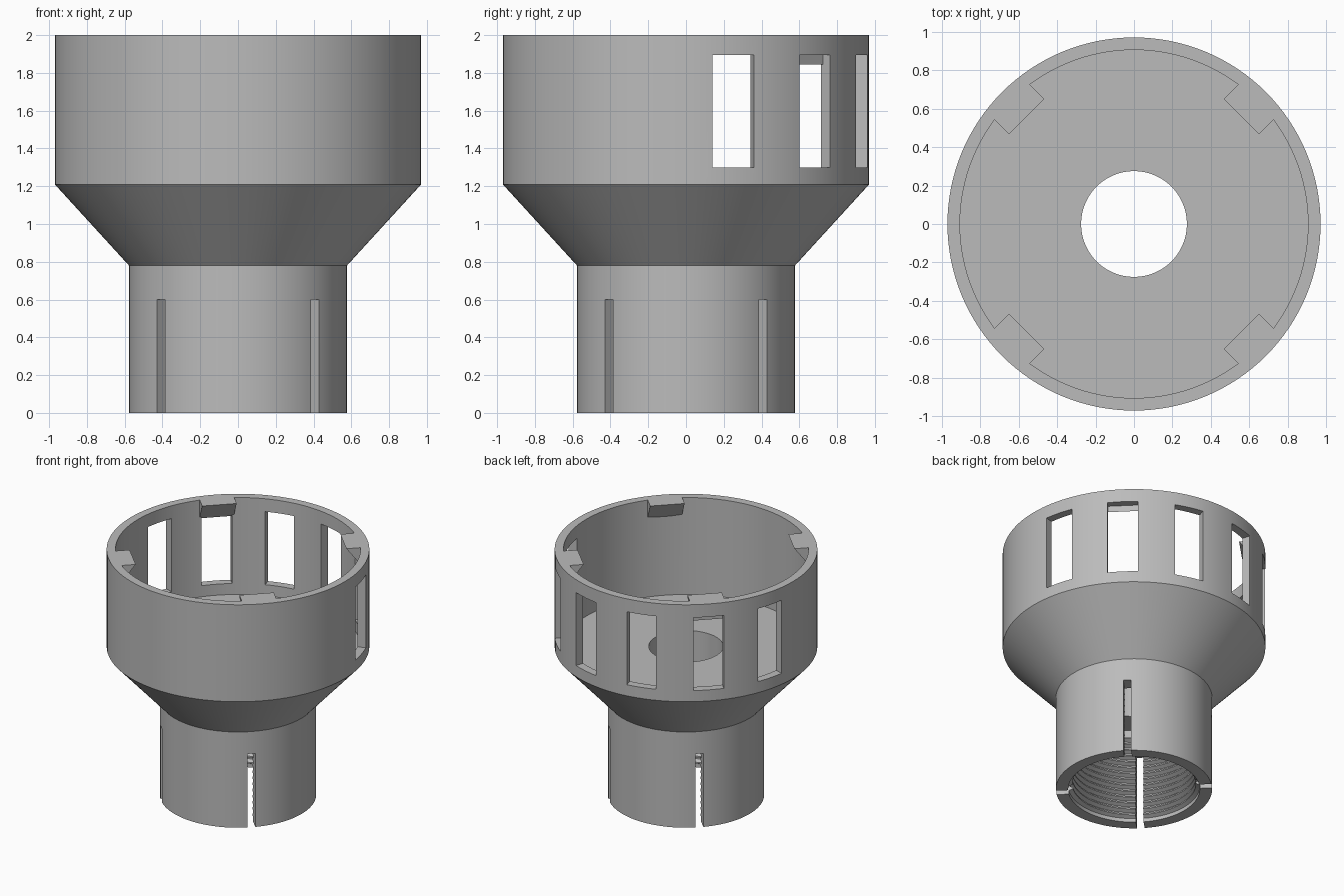
import bpy, bmesh
from math import sin, cos, pi, radians
from mathutils import Matrix

cube = bpy.data.objects.get("Cube")
if cube:
    bpy.data.objects.remove(cube, do_unlink=True)

SEGMENTS = 128
TUBE_R, CUP_R, CUP_IN, BORE_R, HOLE_R = 0.577, 0.97, 0.905, 0.486, 0.275
SHOULDER, FLOOR, TOP = 0.78, 1.21, 2.0

grey = bpy.data.materials.new("plain grey")
grey.use_nodes = True
grey.diffuse_color = (0.5, 0.5, 0.5, 1)
grey.node_tree.nodes["Principled BSDF"].inputs["Base Color"].default_value = (0.5, 0.5, 0.5, 1)


def make_object(name, bm):
    bmesh.ops.recalc_face_normals(bm, faces=bm.faces[:])
    mesh = bpy.data.meshes.new(name)
    bm.to_mesh(mesh)
    bm.free()
    mesh.materials.append(grey)
    obj = bpy.data.objects.new(name, mesh)
    bpy.context.collection.objects.link(obj)
    return obj


def lathe(name, profile):
    """Revolve a closed (radius, height) outline about z."""
    bm = bmesh.new()
    rings = []
    for i in range(SEGMENTS):
        a = 2 * pi * i / SEGMENTS
        rings.append([bm.verts.new((r * cos(a), r * sin(a), z)) for r, z in profile])
    n = len(profile)
    for i in range(SEGMENTS):
        a, b = rings[i], rings[(i + 1) % SEGMENTS]
        for j in range(n):
            k = (j + 1) % n
            bm.faces.new((a[j], b[j], b[k], a[k]))
    return make_object(name, bm)


def radial_prism(name, outline, width, angle):
    """Extrude an (radius, height) outline sideways, then turn it about z."""
    bm = bmesh.new()
    sides = [[bm.verts.new((r, s * width / 2, z)) for r, z in outline] for s in (-1, 1)]
    bm.faces.new(sides[0])
    bm.faces.new(sides[1])
    n = len(outline)
    for j in range(n):
        k = (j + 1) % n
        bm.faces.new((sides[0][j], sides[0][k], sides[1][k], sides[1][j]))
    bm.transform(Matrix.Rotation(radians(angle), 4, "Z"))
    return make_object(name, bm)


def box_outline(r0, r1, z0, z1):
    return [(r0, z0), (r1, z0), (r1, z1), (r0, z1)]


def combine(target, tool, operation):
    mod = target.modifiers.new(operation, "BOOLEAN")
    mod.operation, mod.solver, mod.object = operation, "EXACT", tool
    bpy.context.view_layer.objects.active = target
    bpy.ops.object.modifier_apply(modifier=mod.name)
    bpy.data.objects.remove(tool, do_unlink=True)


# Body outline: neck, funnel, cup, floor with hole, threaded bore
outline = [(TUBE_R, 0), (TUBE_R, SHOULDER), (CUP_R, FLOOR), (CUP_R, TOP),
           (CUP_IN, TOP), (CUP_IN, FLOOR), (HOLE_R, FLOOR), (HOLE_R, SHOULDER),
           (BORE_R, SHOULDER)]
pitch = 0.05
for i in range(14, 0, -1):
    z = i * pitch
    outline += [(BORE_R, z + 0.02), (BORE_R - 0.03, z + 0.005),
                (BORE_R - 0.03, z - 0.005), (BORE_R, z - 0.02)]
outline.append((BORE_R, 0))
body = lathe("threaded_cup_body", outline)

# Six windows around the back half of the cup
for i in range(6):
    window = radial_prism("window_cutter", box_outline(0.8, 1.1, 1.3, 1.895), 0.228, 15 + 30 * i)
    combine(body, window, "DIFFERENCE")

# Diagonal slots in the neck, and wedge tabs under the cup rim
for angle in (45, 135, 225, 315):
    slot = radial_prism("slot_cutter", box_outline(0.35, 0.7, -0.1, 0.6), 0.057, angle)
    combine(body, slot, "DIFFERENCE")
    tab = radial_prism("rim_tab", [(0.79, TOP), (0.91, TOP), (0.91, 1.845)], 0.258, angle)
    combine(body, tab, "UNION")

bpy.ops.object.select_all(action="DESELECT")
body.select_set(True)
bpy.context.view_layer.objects.active = body
bpy.ops.object.shade_smooth_by_angle(angle=radians(25))
